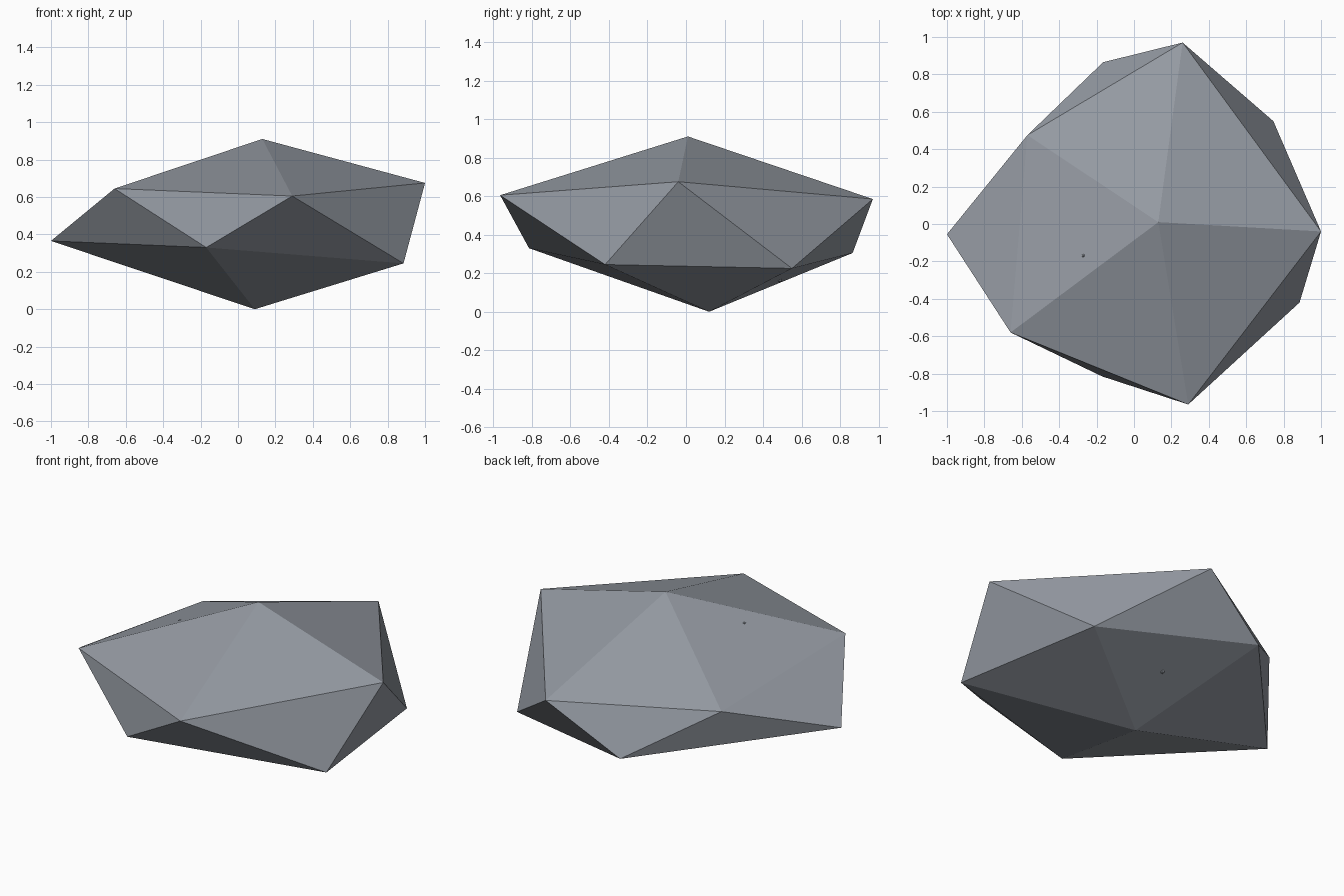
import bpy
import bmesh

cube = bpy.data.objects.get("Cube")
if cube:
    bpy.data.objects.remove(cube)

# Stone colour
stone = bpy.data.materials.new("slate grey")
stone.use_nodes = True
grey = (0.30, 0.325, 0.365, 1)
stone.diffuse_color = grey
bsdf = stone.node_tree.nodes["Principled BSDF"]
bsdf.inputs["Base Color"].default_value = grey
bsdf.inputs["Roughness"].default_value = 0.9


def add_object(name, bm):
    bmesh.ops.recalc_face_normals(bm, faces=bm.faces)
    mesh = bpy.data.meshes.new(name)
    bm.to_mesh(mesh)
    bm.free()
    mesh.materials.append(stone)
    obj = bpy.data.objects.new(name, mesh)
    bpy.context.collection.objects.link(obj)
    return obj


# Boulder: two staggered five-point rings closed by an apex and a foot
apex = (0.13, 0.01, 0.91)
foot = (0.09, 0.12, 0.0)
upper = [(1.0, -0.04, 0.675), (0.26, 0.97, 0.585), (-0.57, 0.475, 0.55),
         (-0.66, -0.58, 0.645), (0.29, -0.965, 0.605)]
lower = [(0.885, -0.42, 0.245), (0.745, 0.55, 0.225), (-0.165, 0.865, 0.305),
         (-1.0, -0.055, 0.365), (-0.17, -0.815, 0.33)]

bm = bmesh.new()
top, base = bm.verts.new(apex), bm.verts.new(foot)
up = [bm.verts.new(p) for p in upper]
low = [bm.verts.new(p) for p in lower]
for i in range(5):
    j = (i + 1) % 5
    bm.faces.new((top, up[i], up[j]))
    bm.faces.new((up[i], low[i], low[j]))
    bm.faces.new((up[i], low[j], up[j]))
    bm.faces.new((base, low[j], low[i]))
add_object("boulder", bm)

# Tiny grains sunk into the upper and lower faces
grains = {"upper_grain": ((-0.27, -0.17, 0.757), 0.01),
          "lower_grain": ((0.205, 0.488, 0.165), 0.013)}
for name, (place, radius) in grains.items():
    bm = bmesh.new()
    bmesh.ops.create_icosphere(bm, subdivisions=1, radius=radius)
    add_object(name, bm).location = place
